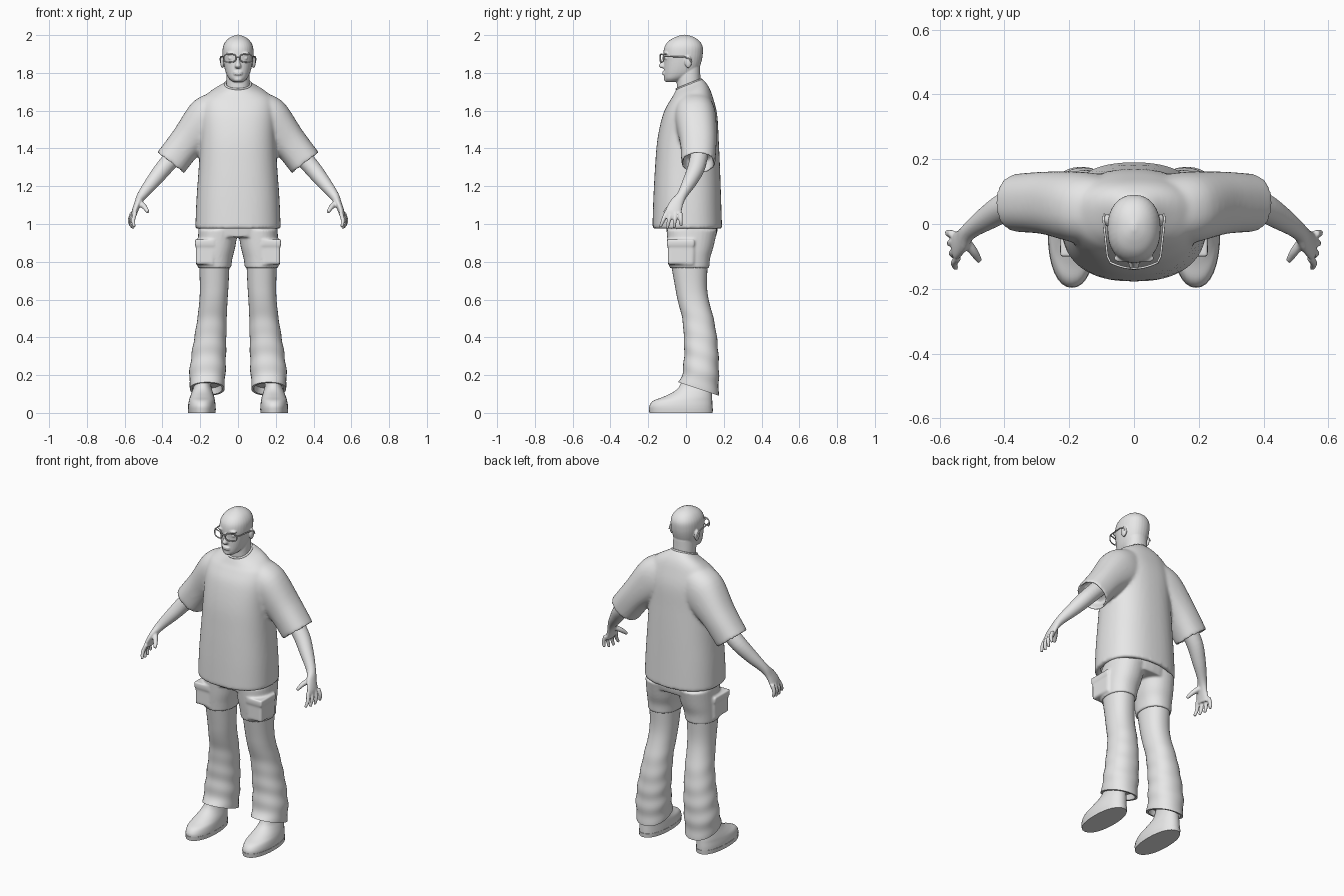
import bpy, bmesh, math
from mathutils import Vector, Matrix

if "Cube" in bpy.data.objects:
    bpy.data.objects.remove(bpy.data.objects["Cube"], do_unlink=True)

grey = bpy.data.materials.new("plain grey")
grey.use_nodes = True
grey.diffuse_color = (0.8, 0.8, 0.8, 1)
grey.node_tree.nodes["Principled BSDF"].inputs["Base Color"].default_value = (0.8, 0.8, 0.8, 1)
Y = Vector((0, 1, 0))


def level(z, x0, x1, front, back, slope=0.0, e=2.2):
    """Level cross-section; slope lifts its back edge."""
    rx, ry = (x1 - x0) / 2, (back - front) / 2
    return (Vector(((x0 + x1) / 2, (front + back) / 2, z)),
            Vector((rx, 0, 0)), Vector((0, ry, slope * ry)), e)


def along(points, e=2.0):
    """Cross-sections square to a path of (x, y, z, radius, depth)."""
    ps = [Vector(p[:3]) for p in points]
    rings = []
    for i, p in enumerate(points):
        d = (ps[min(i + 1, len(ps) - 1)] - ps[max(i - 1, 0)]).normalized()
        u = d.cross(Y).normalized()
        rings.append((ps[i], u * p[3], d.cross(u) * p[4], e))
    return rings


def outline(ring, n):
    c, u, v, e = ring
    pts = []
    for i in range(n):
        a = math.tau * i / n
        co, si = math.cos(a), math.sin(a)
        pts.append(c + u * math.copysign(abs(co) ** (2 / e), co)
                   + v * math.copysign(abs(si) ** (2 / e), si))
    return pts


def loft(bm, keys, side=1, n=32, steps=5, hollow=False, ripple=0.0):
    """Smooth closed skin through the key sections."""
    def spline(a, b, c, d, t):
        return (b * 2 + (c - a) * t + (a * 2 - b * 5 + c * 4 - d) * t * t
                + (b * 3 - a - c * 3 + d) * t ** 3) * 0.5
    rings, last = [], len(keys) - 1
    for i in range(last):
        four = [keys[min(max(j, 0), last)] for j in range(i - 1, i + 3)]
        for s in range(steps):
            rings.append(tuple(spline(*(k[m] for k in four), s / steps) for m in range(4)))
    rings.append(keys[-1])
    if hollow:  # turn the open end back inside the cloth
        c, u, v, e = keys[-1]
        rings.append((c, u * 0.86, v * 0.86, e))
        rings.append((c.lerp(keys[-2][0], 0.45), u * 0.84, v * 0.84, e))
    loops = []
    for r in rings:
        loop = []
        for i, p in enumerate(outline(r, n)):
            if ripple:
                fade = min(1, max(0, (0.62 - p.z) * 3))
                p = r[0] + (p - r[0]) * (1 + ripple * fade * math.sin(p.z * 62 + 2 * math.sin(math.tau * i / n)))
            loop.append(bm.verts.new((p.x * side, p.y, p.z)))
        loops.append(loop)
    for a, b in zip(loops, loops[1:]):
        for i in range(n):
            j = (i + 1) % n
            bm.faces.new((a[i], a[j], b[j], b[i]))
    bm.faces.new(loops[0])
    bm.faces.new(loops[-1])


def ball(bm, centre, radii):
    m = Matrix.Translation(centre) @ Matrix.Diagonal((*radii, 1))
    bmesh.ops.create_uvsphere(bm, u_segments=20, v_segments=12, radius=1, matrix=m)


def box(bm, centre, size):
    bmesh.ops.create_cube(bm, size=1, matrix=Matrix.Translation(centre) @ Matrix.Diagonal((*size, 1)))


def finish(name, bm, voxel=0, relax=0, mirror=False):
    bmesh.ops.recalc_face_normals(bm, faces=bm.faces)
    me = bpy.data.meshes.new(name)
    bm.to_mesh(me)
    bm.free()
    ob = bpy.data.objects.new(name, me)
    bpy.context.collection.objects.link(ob)
    me.materials.append(grey)
    if voxel:
        r = ob.modifiers.new("fuse", 'REMESH')
        r.mode, r.voxel_size, r.use_smooth_shade = 'VOXEL', voxel, True
        s = ob.modifiers.new("relax", 'SMOOTH')
        s.factor, s.iterations = 0.5, relax
    if mirror:
        ob.modifiers.new("mirror", 'MIRROR').use_mirror_merge = False
    bpy.ops.object.select_all(action='DESELECT')
    ob.select_set(True)
    bpy.context.view_layer.objects.active = ob
    bpy.ops.object.shade_smooth_by_angle(angle=math.radians(50))
    return ob


def wire(name, paths, radius):
    cu = bpy.data.curves.new(name, 'CURVE')
    cu.dimensions, cu.bevel_depth, cu.bevel_resolution = '3D', radius, 2
    for pts, closed in paths:
        s = cu.splines.new('POLY')
        s.points.add(len(pts) - 1)
        for q, p in zip(s.points, pts):
            q.co = (*p, 1)
        s.use_cyclic_u = closed
    cu.materials.append(grey)
    bpy.context.collection.objects.link(bpy.data.objects.new(name, cu))


# Head: skull, neck and face fused together
bm = bmesh.new()
skull = [(1.752, .026, -.104, -.04), (1.768, .046, -.114, .0), (1.79, .06, -.117, .045),
         (1.82, .07, -.117, .068), (1.86, .078, -.117, .082), (1.90, .082, -.12, .089),
         (1.94, .079, -.113, .088), (1.97, .063, -.09, .07), (1.99, .038, -.055, .04), (2.002, .006, -.02, .0)]
loft(bm, [level(z, -w, w, f, b) for z, w, f, b in skull])
loft(bm, [level(1.66, -.07, .07, -.045, .09), level(1.72, -.063, .063, -.048, .079),
          level(1.78, -.062, .062, -.05, .076), level(1.83, -.06, .06, -.05, .075)])
loft(bm, [level(1.892, -.008, .008, -.122, -.09), level(1.86, -.01, .01, -.133, -.09),
          level(1.837, -.017, .017, -.144, -.09), level(1.825, -.014, .014, -.132, -.09)], n=16)
for z in (1.803, 1.793):
    ball(bm, (0, -.115, z), (.024, .011, .006))
ball(bm, (0, -.098, 1.767), (.026, .019, .016))
for s in (1, -1):
    ball(bm, (s * .034, -.106, 1.903), (.03, .013, .008))
    ball(bm, (s * .035, -.103, 1.878), (.017, .009, .009))
    ball(bm, (s * .083, .012, 1.858), (.011, .019, .033))
finish("head", bm, 0.004, 3)

# Glasses
def lens_y(x):
    return -.137 + 3.5 * x * x

paths = []
for s in (1, -1):
    rim = outline((Vector((s * .043, 0, 1.878)), Vector((.031, 0, 0)), Vector((0, 0, .021)), 3.2), 28)
    paths.append(([(p.x, lens_y(p.x), p.z) for p in rim], True))
    paths.append(([(s * .073, -.118, 1.887), (s * .082, -.1, 1.887), (s * .092, -.01, 1.885),
                   (s * .094, .018, 1.875), (s * .092, .03, 1.855)], False))
paths.append(([(x, lens_y(x), 1.884) for x in (-.013, 0, .013)], False))
wire("glasses", paths, 0.0035)

# Shirt: torso and sleeves fused together
bm = bmesh.new()
torso = [(1.745, .066, -.048, .08, .4), (1.73, .088, -.058, .096, .38), (1.70, .145, -.07, .122, .25),
         (1.66, .185, -.088, .142, .1), (1.58, .2, -.122, .165, 0), (1.45, .2, -.151, .173, 0),
         (1.30, .208, -.164, .18, 0), (1.13, .22, -.173, .186, 0), (0.973, .226, -.178, .191, 0)]
loft(bm, [level(z, -w, w, f, b, s, 2.4) for z, w, f, b, s in torso], n=48, hollow=True)
for s in (1, -1):
    loft(bm, along([(.08, .04, 1.62, .1, .1), (.155, .05, 1.555, .124, .11),
                    (.268, .065, 1.437, .094, .097), (.358, .065, 1.322, .09, .09)], 2.3), s, hollow=True)
finish("shirt", bm, 0.009, 9)

# Collar band
wire("collar", [(outline((Vector((0, .016, 1.74)), Vector((.067, 0, 0)), Vector((0, .065, .026)), 2.2), 40), True)], .006)

# Arms with palm, fingers and thumb
bm = bmesh.new()
loft(bm, along([(.31, .075, 1.39, .047, .047), (.39, .055, 1.30, .045, .046), (.45, .02, 1.225, .038, .038),
                (.508, -.022, 1.152, .026, .027), (.53, -.05, 1.11, .019, .036),
                (.547, -.066, 1.065, .016, .044), (.552, -.07, 1.04, .013, .042)]), n=24)
for i in range(4):  # index to little finger
    y = -.105 + i * .025
    x = .543 + i * .006
    tip = -.137 + i * .037
    drop = (.984, .976, .979, .99)[i]
    loft(bm, along([(x, y, 1.06, .011, .012), (x + .012, (y + tip) / 2, 1.02, .011, .011),
                    (x + .006, tip, drop, .008, .008)]), n=12)
loft(bm, along([(.522, -.05, 1.115, .016, .016), (.495, -.085, 1.09, .014, .014),
                (.476, -.115, 1.062, .009, .009)]), n=12)
finish("arms", bm, 0.005, 3, mirror=True)

# Shorts: hips, upper thighs and cargo pockets
bm = bmesh.new()
loft(bm, [level(1.03, -.2, .2, -.11, .165), level(.97, -.21, .21, -.104, .167), level(.93, -.208, .208, -.098, .158)])
for s in (1, -1):
    loft(bm, [level(.97, .0, .21, -.102, .166), level(.88, .014, .213, -.097, .146),
              level(.82, .029, .214, -.092, .128), level(.765, .037, .212, -.087, .123)], s, hollow=True)
    box(bm, (s * .178, -.028, .848), (.09, .136, .125))
    box(bm, (s * .178, -.028, .902), (.1, .146, .032))
finish("shorts", bm, 0.007, 5)

# Lower trouser legs with soft folds
bm = bmesh.new()
legs = [(.79, .045, .206, -.08, .115), (.68, .05, .202, -.06, .111), (.60, .055, .204, -.045, .12),
        (.50, .06, .215, -.02, .146), (.40, .062, .231, -.012, .164), (.30, .064, .247, -.01, .172),
        (.20, .067, .258, -.02, .174)]
loft(bm, [level(*k, -.05 if k[0] < .5 else 0) for k in legs] + [level(.127, .073, .253, -.04, .172, -.33)],
     hollow=True, ripple=.022, steps=8)
finish("trouser_legs", bm, mirror=True)

# Shoes: upper and sole
bm = bmesh.new()
loft(bm, [level(.22, .15, .225, -.01, .115), level(.15, .143, .232, -.03, .128), level(.115, .135, .243, -.06, .135),
          level(.085, .126, .254, -.12, .138), level(.065, .122, .26, -.172, .139), level(.04, .119, .264, -.193, .14),
          level(.015, .118, .264, -.194, .14)])
finish("shoes", bm, mirror=True)
bm = bmesh.new()
loft(bm, [level(.024, .117, .266, -.197, .143), level(.0, .119, .264, -.194, .141)], steps=1)
finish("soles", bm, mirror=True)
